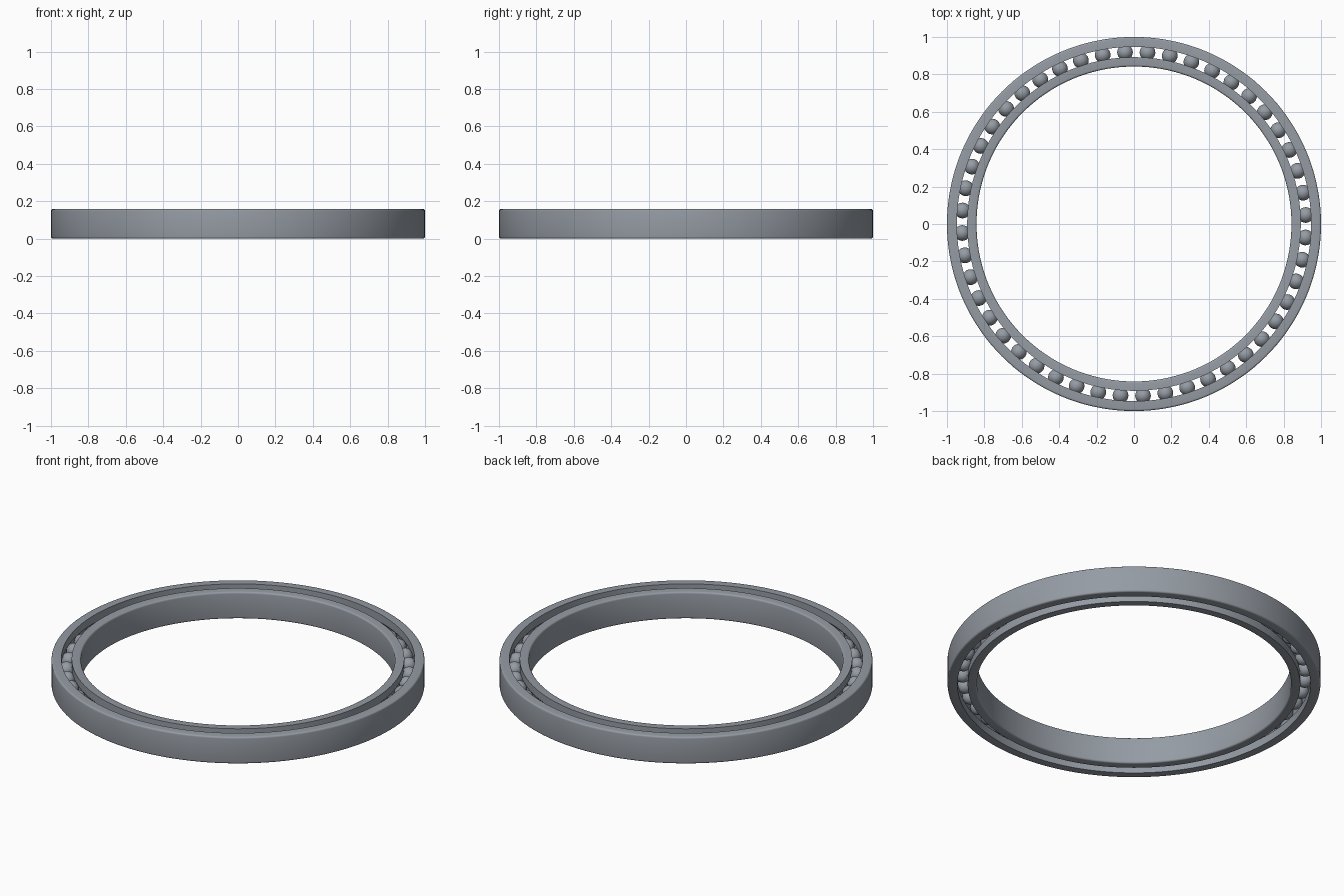
import bpy
import bmesh
from math import sin, cos, tau, radians
from mathutils import Matrix

if "Cube" in bpy.data.objects:
    bpy.data.objects.remove(bpy.data.objects["Cube"], do_unlink=True)

HEIGHT = 0.158
MID = HEIGHT / 2
BORE, INNER_LAND, OUTER_LAND, RIM = 0.842, 0.892, 0.947, 1.0
PITCH = 0.9195
BALL = 0.042
GROOVE = 0.0425
CORNER = 0.01
BALLS = 48
SEGMENTS = 144

steel = bpy.data.materials.new("steel grey")
steel.use_nodes = True
colour = (0.30, 0.33, 0.37, 1.0)
steel.diffuse_color = colour
steel.node_tree.nodes["Principled BSDF"].inputs["Base Color"].default_value = colour


def finish(name, bm):
    bmesh.ops.recalc_face_normals(bm, faces=bm.faces)
    mesh = bpy.data.meshes.new(name)
    bm.to_mesh(mesh)
    bm.free()
    mesh.materials.append(steel)
    obj = bpy.data.objects.new(name, mesh)
    bpy.context.collection.objects.link(obj)
    bpy.ops.object.select_all(action="DESELECT")
    obj.select_set(True)
    bpy.context.view_layer.objects.active = obj
    bpy.ops.object.shade_smooth_by_angle(angle=radians(25))
    return obj


def race(name, wall, land):
    """Ring with rounded corners on its wall and a ball groove in its land."""
    side = 1 if wall > land else -1
    profile = []
    # Rounded corners, bottom then top
    for start, z in ((0, CORNER), (1, HEIGHT - CORNER)):
        for i in range(5):
            a = tau / 4 * (i / 4 + start - 1)
            profile.append((wall - side * CORNER * (1 - cos(a)), z + CORNER * sin(a)))
    # Land with circular groove, from top to bottom
    profile.append((land, HEIGHT))
    reach = (GROOVE ** 2 - (land - PITCH) ** 2) ** 0.5
    for i in range(13):
        dz = reach * cos(tau / 2 * i / 12)
        profile.append((PITCH + side * (GROOVE ** 2 - dz ** 2) ** 0.5, MID + dz))
    profile.append((land, 0))

    # Sweep the profile around the axis
    bm = bmesh.new()
    loops = []
    for s in range(SEGMENTS):
        a = tau * s / SEGMENTS
        loops.append([bm.verts.new((r * cos(a), r * sin(a), z)) for r, z in profile])
    n = len(profile)
    for s in range(SEGMENTS):
        here, there = loops[s], loops[(s + 1) % SEGMENTS]
        for i in range(n):
            j = (i + 1) % n
            bm.faces.new((here[i], there[i], there[j], here[j]))
    return finish(name, bm)


race("outer_race", RIM, OUTER_LAND)
race("inner_race", BORE, INNER_LAND)

# Ring of balls
bm = bmesh.new()
for i in range(BALLS):
    a = tau * i / BALLS + radians(3)
    place = Matrix.Translation((PITCH * cos(a), PITCH * sin(a), MID))
    bmesh.ops.create_uvsphere(bm, u_segments=24, v_segments=14, radius=BALL, matrix=place)
finish("balls", bm)
